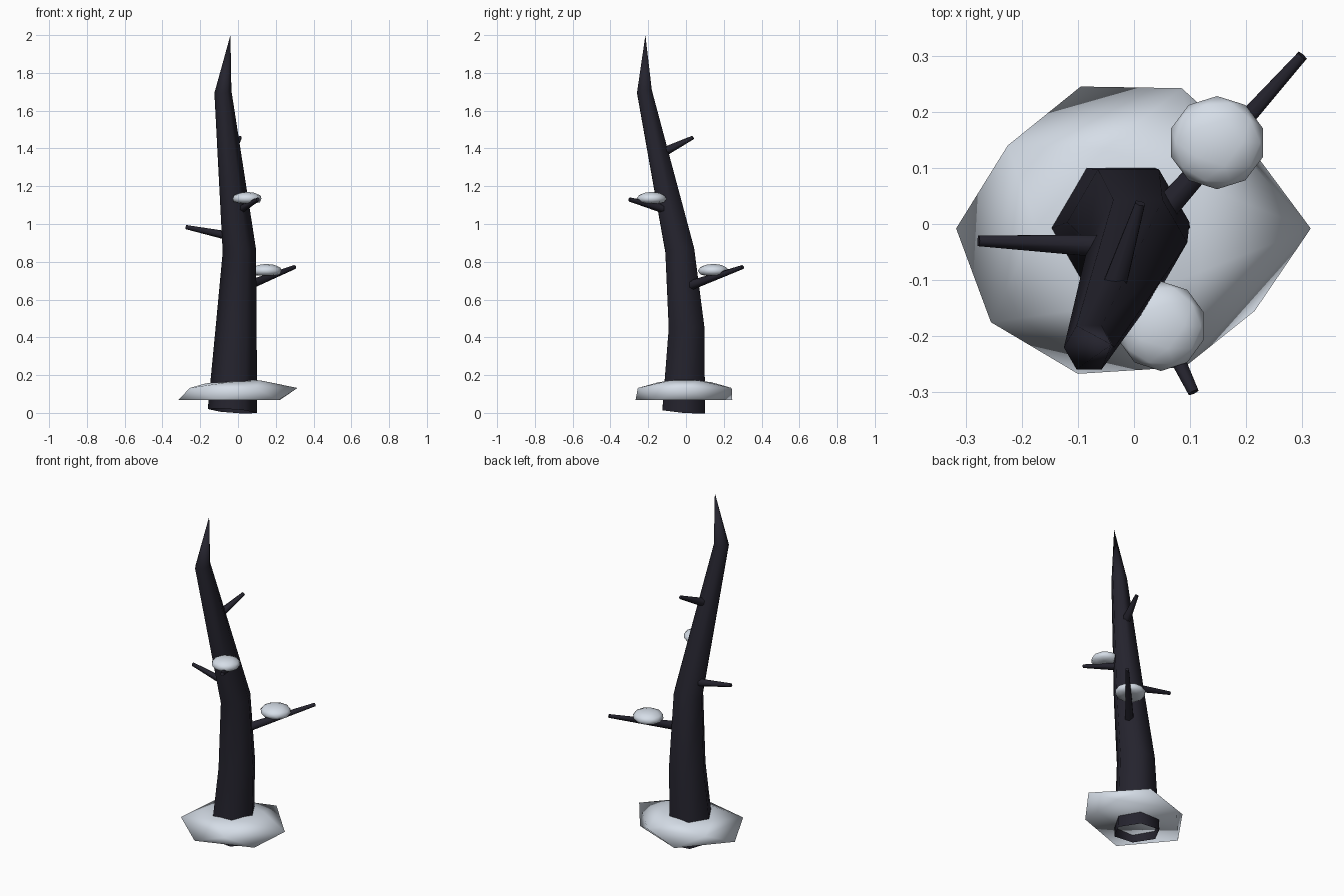
import bpy, bmesh, math
from mathutils import Vector

cube = bpy.data.objects.get("Cube")
if cube:
    bpy.data.objects.remove(cube, do_unlink=True)


def material(name, color):
    mat = bpy.data.materials.new(name)
    mat.use_nodes = True
    mat.diffuse_color = color
    mat.node_tree.nodes["Principled BSDF"].inputs["Base Color"].default_value = color
    return mat


bark = material("dark bark", (0.018, 0.017, 0.027, 1))
snow = material("pale snow", (0.70, 0.76, 0.84, 1))


def finish(bm, name, mat, angle):
    """Turn a bmesh into a smooth-shaded object."""
    mesh = bpy.data.meshes.new(name)
    bm.to_mesh(mesh)
    bm.free()
    mesh.materials.append(mat)
    obj = bpy.data.objects.new(name, mesh)
    bpy.context.collection.objects.link(obj)
    bpy.ops.object.select_all(action="DESELECT")
    obj.select_set(True)
    bpy.context.view_layer.objects.active = obj
    bpy.ops.object.shade_smooth_by_angle(angle=math.radians(angle))
    return obj


def bridge(bm, low, high):
    n = len(low)
    for i in range(n):
        j = (i + 1) % n
        bm.faces.new((low[i], low[j], high[j], high[i]))


def fan(bm, ring, tip):
    for i, v in enumerate(ring):
        bm.faces.new((v, ring[(i + 1) % len(ring)], tip))


# Trunk: leaning six-sided tube, open below, ending in a broken spike
bm = bmesh.new()
sections = [  # centre x, y, z, radius, tilt along x
    (-0.03, -0.012, 0.01, 0.13, -0.08),
    (-0.01, 0.003, 0.45, 0.109, 0.03),
    (0.007, -0.033, 0.86, 0.088, 0.1),
    (-0.08, -0.22, 1.70, 0.045, 0.15),
]
rings = []
for x, y, z, r, tilt in sections:
    ring = []
    for i in range(6):
        a = math.tau * i / 6
        dx, dy = r * math.cos(a), r * math.sin(a)
        ring.append(bm.verts.new((x + dx, y + dy, z + tilt * (dx + dy))))
    rings.append(ring)
for low, high in zip(rings, rings[1:]):
    bridge(bm, low, high)
fan(bm, rings[-1], bm.verts.new((-0.04, -0.215, 2.0)))
finish(bm, "trunk", bark, 65)


# Branches: thin tapered stubs
def branch(name, start, end, r1, r2):
    start, end = Vector(start), Vector(end)
    axis = end - start
    bm = bmesh.new()
    bmesh.ops.create_cone(bm, cap_ends=True, segments=6, radius1=r1,
                          radius2=r2, depth=axis.length)
    turn = axis.to_track_quat("Z", "Y")
    for v in bm.verts:
        v.co = turn @ v.co + (start + end) / 2
    finish(bm, name, bark, 65)


branch("back_left_branch", (0.04, 0.01, 0.67), (0.30, 0.30, 0.772), 0.027, 0.011)
branch("right_branch", (-0.04, -0.04, 0.935), (-0.277, -0.03, 0.984), 0.024, 0.011)
branch("front_branch", (0.01, -0.10, 1.075), (0.106, -0.30, 1.13), 0.025, 0.011)
branch("upper_branch", (-0.035, -0.11, 1.385), (0.011, 0.037, 1.458), 0.024, 0.010)

# Snow mound around the foot: flat below, faceted rim, low dome
bm = bmesh.new()
lower = [(0.22, 0.12), (-0.095, 0.245), (-0.317, -0.008), (-0.10, -0.267), (0.215, -0.155)]
upper = [(0.315, -0.008), (0.085, 0.242), (-0.225, 0.14), (-0.255, -0.175), (0.09, -0.255)]
low = [bm.verts.new((x, y, 0.067)) for x, y in lower]
high = [bm.verts.new((x, y, 0.132)) for x, y in upper]
crown = [bm.verts.new((x * 0.55, y * 0.55, 0.165 + 0.03 * x)) for x, y in lower]
apex = bm.verts.new((0.02, 0, 0.178))
bm.faces.new(low[::-1])
for i in range(5):
    j = (i + 1) % 5
    bm.faces.new((low[i], high[j], high[i]))
    bm.faces.new((low[i], low[j], high[j]))
    bm.faces.new((high[i], high[j], crown[i]))
    bm.faces.new((high[j], crown[j], crown[i]))
fan(bm, crown, apex)
bmesh.ops.recalc_face_normals(bm, faces=bm.faces)
finish(bm, "snow_mound", snow, 100)


# Snow clumps: squashed balls with flattened undersides
def clump(name, center, size):
    bm = bmesh.new()
    bmesh.ops.create_icosphere(bm, subdivisions=2, radius=1)
    for v in bm.verts:
        flat = Vector((v.co.x, v.co.y, max(v.co.z, -0.7)))
        v.co = flat * Vector(size) + Vector(center)
    finish(bm, name, snow, 100)


clump("back_left_snow", (0.148, 0.145, 0.752), (0.086, 0.083, 0.037))
clump("front_snow", (0.048, -0.182, 1.134), (0.08, 0.08, 0.036))
